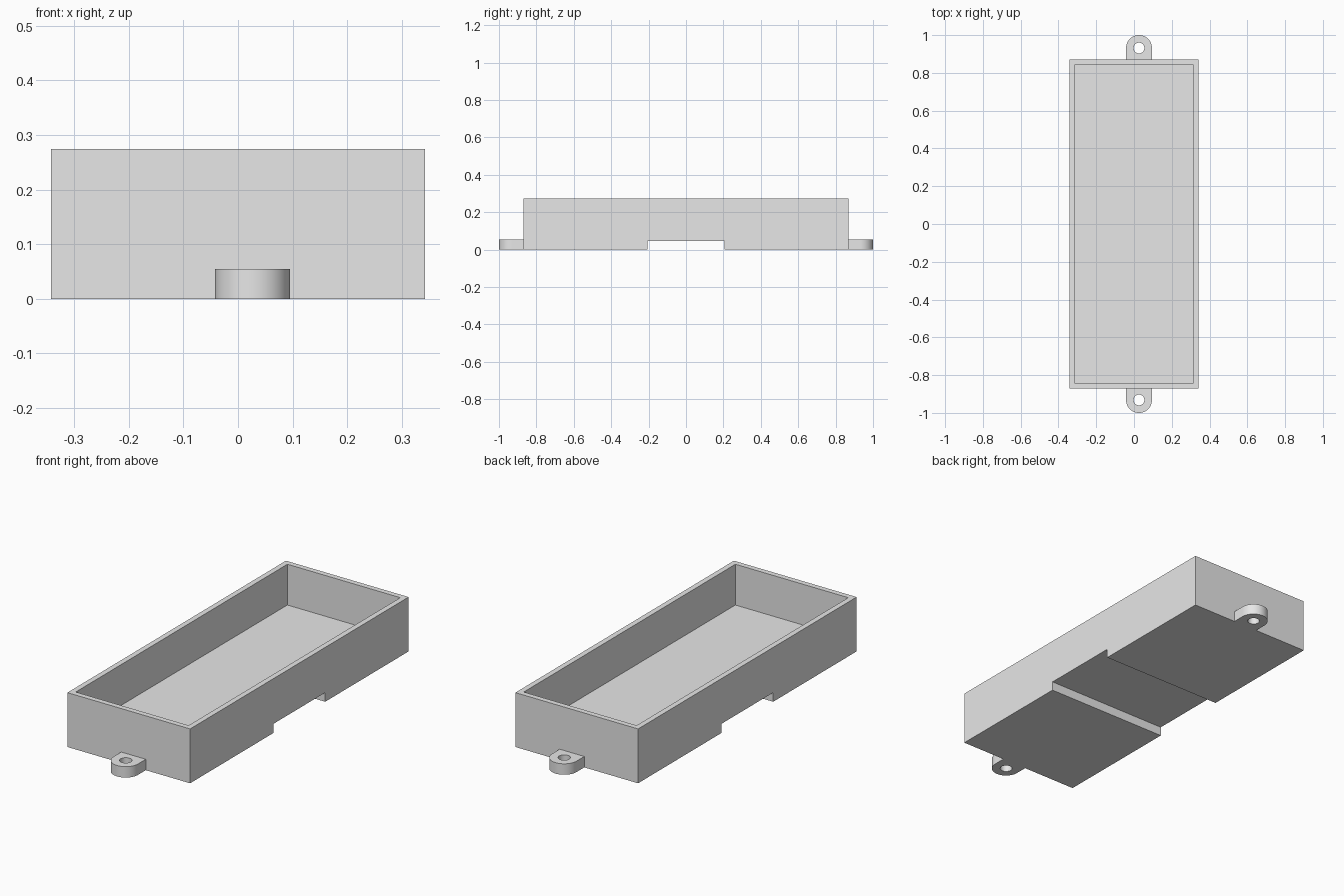
import bpy, bmesh, math

cube = bpy.data.objects.get("Cube")
if cube:
    bpy.data.objects.remove(cube, do_unlink=True)

grey = bpy.data.materials.new("light_grey")
grey.use_nodes = True
grey.diffuse_color = (0.8, 0.8, 0.8, 1)
grey.node_tree.nodes["Principled BSDF"].inputs["Base Color"].default_value = (0.8, 0.8, 0.8, 1)

HALF_X, HALF_Y, HEIGHT = 0.342, 0.87, 0.274
WALL, FLOOR = 0.0274, 0.0685
CHANNEL_Y, CHANNEL_Z = 0.206, 0.046
TAB_X, TAB_R, TAB_H, HOLE_R = 0.0265, 0.0685, 0.055, 0.0285


def finish(bm, name):
    bmesh.ops.recalc_face_normals(bm, faces=bm.faces)
    mesh = bpy.data.meshes.new(name)
    bm.to_mesh(mesh)
    bm.free()
    mesh.materials.append(grey)
    obj = bpy.data.objects.new(name, mesh)
    bpy.context.collection.objects.link(obj)
    return obj


def extrude(bm, faces, offset):
    result = bmesh.ops.extrude_face_region(bm, geom=faces)
    verts = [v for v in result["geom"] if isinstance(v, bmesh.types.BMVert)]
    bmesh.ops.translate(bm, verts=verts, vec=offset)


# Tray: side profile with the channel underneath, extruded across the width
half = [(CHANNEL_Y, CHANNEL_Z), (CHANNEL_Y, 0), (HALF_Y, 0), (HALF_Y, HEIGHT)]
profile = half + [(-y, z) for y, z in reversed(half)]
bm = bmesh.new()
side = bm.faces.new([bm.verts.new((-HALF_X, y, z)) for y, z in profile])
extrude(bm, [side], (2 * HALF_X, 0, 0))
bmesh.ops.recalc_face_normals(bm, faces=bm.faces)

# Cavity: inset the top to leave a rim, then sink the inner face to the floor
top = max(bm.faces, key=lambda f: f.calc_center_median().z)
bmesh.ops.inset_region(bm, faces=[top], thickness=WALL, use_even_offset=True)
rim_edges = list(top.edges)
bmesh.ops.delete(bm, geom=[top], context='FACES_ONLY')
walls = bmesh.ops.extrude_edge_only(bm, edges=rim_edges)["geom"]
lower = [v for v in walls if isinstance(v, bmesh.types.BMVert)]
for v in lower:
    v.co.z = FLOOR
bmesh.ops.contextual_create(bm, geom=[e for e in walls if isinstance(e, bmesh.types.BMEdge)
                                      and all(v in lower for v in e.verts)])
finish(bm, "tray")


# Mounting tabs: round outer end, square inner end, bolt hole through
def mounting_tab(name, direction):
    steps = 64
    bm = bmesh.new()
    outer, inner = [], []
    for i in range(steps):
        a = 2 * math.pi * i / steps
        c, s = math.cos(a), math.sin(a)
        r = TAB_R if s >= 0 else TAB_R / max(abs(c), abs(s))
        for ring, radius in ((outer, r), (inner, HOLE_R)):
            y = direction * (1 - TAB_R + radius * s)
            ring.append(bm.verts.new((TAB_X + radius * c, y, 0)))
    faces = []
    for i in range(steps):
        j = (i + 1) % steps
        faces.append(bm.faces.new((outer[i], outer[j], inner[j], inner[i])))
    extrude(bm, faces, (0, 0, TAB_H))
    obj = finish(bm, name)
    bpy.ops.object.select_all(action='DESELECT')
    obj.select_set(True)
    bpy.context.view_layer.objects.active = obj
    bpy.ops.object.shade_smooth_by_angle(angle=math.radians(30))


mounting_tab("front_tab", -1)
mounting_tab("back_tab", 1)
